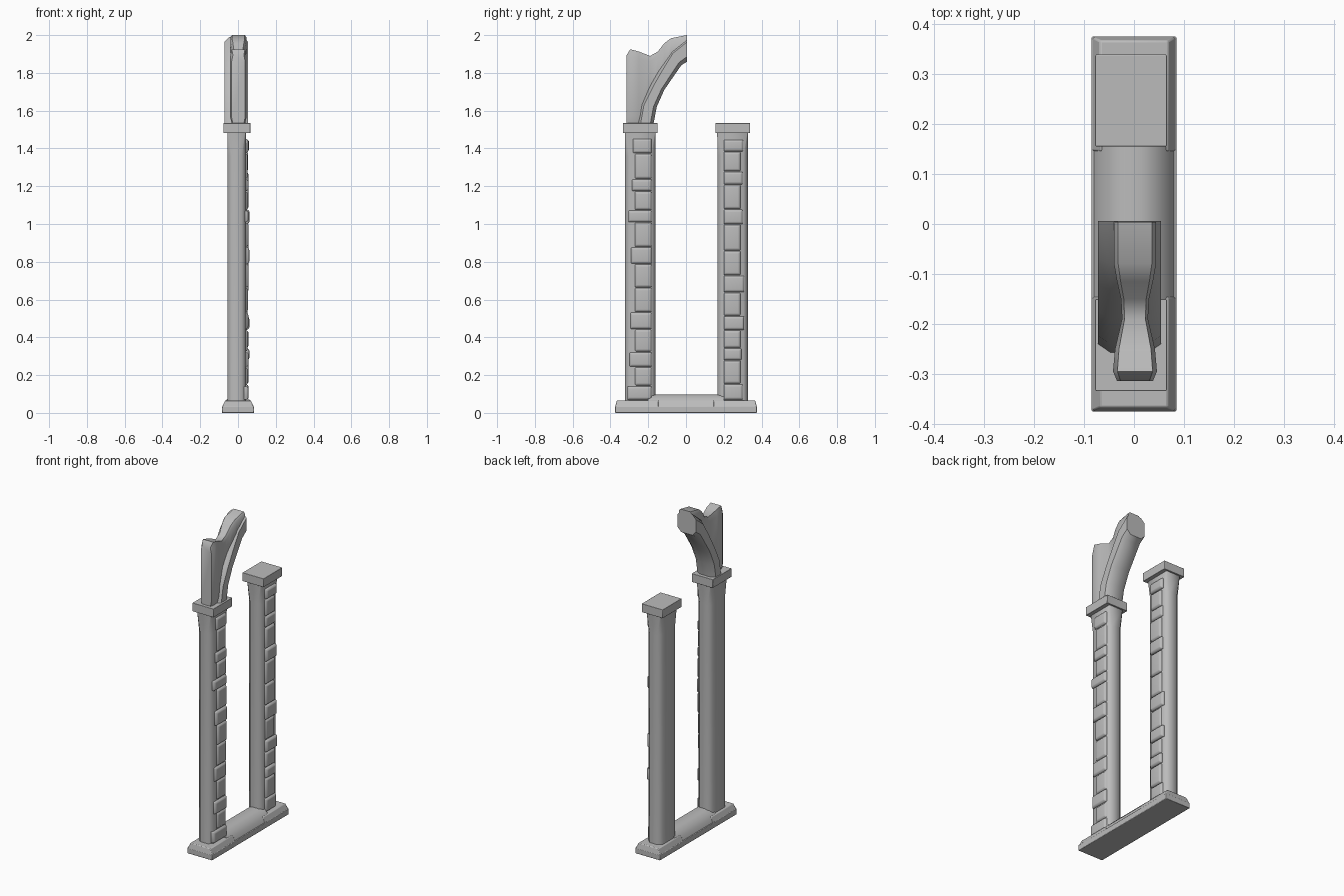
import bpy, bmesh, math, random
from mathutils import Vector

random.seed(4)
cube = bpy.data.objects.get("Cube")
if cube:
    bpy.data.objects.remove(cube, do_unlink=True)

stone = bpy.data.materials.new("grey stone")
stone.use_nodes = True
stone.diffuse_color = (0.5, 0.5, 0.5, 1)
stone.node_tree.nodes["Principled BSDF"].inputs["Base Color"].default_value = (0.5, 0.5, 0.5, 1)


def loft(name, rings, angle=40, bevel=0):
    """Skin equal-length point rings, cap both ends and shade smooth."""
    bm = bmesh.new()
    loops = [[bm.verts.new(p) for p in ring] for ring in rings]
    n = len(loops[0])
    for a, b in zip(loops, loops[1:]):
        for i in range(n):
            bm.faces.new((a[i], a[(i + 1) % n], b[(i + 1) % n], b[i]))
    bm.faces.new(loops[0])
    bm.faces.new(loops[-1])
    bmesh.ops.recalc_face_normals(bm, faces=bm.faces)
    mesh = bpy.data.meshes.new(name)
    bm.to_mesh(mesh)
    bm.free()
    mesh.materials.append(stone)
    obj = bpy.data.objects.new(name, mesh)
    bpy.context.collection.objects.link(obj)
    if bevel:
        mod = obj.modifiers.new("worn edges", "BEVEL")
        mod.width = bevel
        mod.segments = 2
    bpy.ops.object.select_all(action="DESELECT")
    obj.select_set(True)
    bpy.context.view_layer.objects.active = obj
    bpy.ops.object.shade_smooth_by_angle(angle=math.radians(angle))
    return obj


def octagon(x0, x1, y0, y1, z, cut):
    """Level rectangle with cut corners."""
    return [(x0 + cut, y0, z), (x1 - cut, y0, z), (x1, y0 + cut, z), (x1, y1 - cut, z),
            (x1 - cut, y1, z), (x0 + cut, y1, z), (x0, y1 - cut, z), (x0, y0 + cut, z)]


def rect(hx, y0, y1, z):
    return [(-hx, y0, z), (hx, y0, z), (hx, y1, z), (-hx, y1, z)]


def section(x, hw, low, high, cut):
    """Cut-corner section standing between a low and a high point in the yz plane."""
    low, high = Vector((0, *low)), Vector((0, *high))
    return [low.lerp(high, t) + Vector((x + s * hw, 0, 0)) for s, t in
            ((-1 + cut, 0), (1 - cut, 0), (1, cut / 2), (1, 1 - cut / 2),
             (1 - cut, 1), (-1 + cut, 1), (-1, 1 - cut / 2), (-1, cut / 2))]


# Base slab, plinths and raised sill
loft("base_slab", [rect(0.085, -0.375, 0.375, 0), rect(0.085, -0.375, 0.375, 0.035)], bevel=0.003)
for name, y0, y1 in (("front_plinth", -0.375, -0.145), ("back_plinth", 0.145, 0.375)):
    loft(name, [rect(0.085, y0, y1, 0.03),
                rect(0.068, y0 + 0.008 * (y0 < 0), y1 - 0.008 * (y0 > 0), 0.066)], bevel=0.004)
loft("sill", [rect(0.082, -0.2, 0.2, 0.03), rect(0.07, -0.2, 0.2, 0.06),
              rect(0.04, -0.2, 0.2, 0.09), rect(0.015, -0.2, 0.2, 0.097)], 30)

# Courses of quoin stones, bottom to top: height and how far a long stone reaches
FRONT = [(.075, .04), (.1, 0), (.08, .028), (.12, 0), (.09, .024), (.13, 0), (.125, 0),
         (.09, .02), (.13, 0), (.065, .035), (.1, 0), (.065, .015), (.135, 0), (.08, .01)]
BACK = [(.085, .012), (.125, 0), (.065, .005), (.095, 0), (.075, .02), (.125, 0), (.09, .02),
        (.13, 0), (.14, 0), (.08, .012), (.13, 0), (.07, .012), (.105, 0), (.065, .015)]


def pillar(label, y, courses, edge, side):
    # Chamfered shaft spreading into its cap
    loft(label + "_shaft", [octagon(-0.056, 0.042, y - 0.08, y + 0.08, 0.06, 0.022),
                            octagon(-0.056, 0.042, y - 0.08, y + 0.08, 1.36, 0.022),
                            octagon(-0.056, 0.042, y - 0.082, y + 0.082, 1.49, 0.004)], 50)
    loft(label + "_cap", [octagon(-0.078, 0.066, y - 0.092, y + 0.092, z, 0.002)
                          for z in (1.482, 1.534)], bevel=0.005)
    z = 0.068
    for i, (height, reach) in enumerate(courses):
        # Long stones reach outwards past the column of short ones
        ends = sorted((edge, edge + side * (0.087 + reach)))
        front = 0.05 + 0.007 * random.random() + 0.004 * (reach > 0)
        x_ring = lambda x, m: [(x, ends[0] + m, z + 0.002 + m), (x, ends[1] - m, z + 0.002 + m),
                               (x, ends[1] - m, z + height - 0.002 - m),
                               (x, ends[0] + m, z + height - 0.002 - m)]
        loft(f"{label}_quoin_{i + 1}", [x_ring(0.015, 0), x_ring(front - 0.008, 0),
                                        x_ring(front, 0.009)], 60, 0.004)
        z += height


pillar("front_pillar", -0.242, FRONT, -0.183, -1)
pillar("back_pillar", 0.247, BACK, 0.201, 1)

# Broken arch rib, given by its inner and outer edges
inner = [(-.172, 1.53), (-.155, 1.62), (-.115, 1.71), (-.06, 1.79), (-.025, 1.84), (.006, 1.86)]
outer = [(-.258, 1.53), (-.24, 1.63), (-.19, 1.73), (-.135, 1.83), (-.08, 1.92), (.006, 1.99)]
loft("arch_rib", [section(-0.009, 0.063, a, b, 0.4) for a, b in zip(inner, outer)], 50)

# Ragged wall fragment riding on the rib: y, bottom, top, half width
web = [(-.314, 1.53, 1.895, .036), (-.295, 1.53, 1.925, .044), (-.25, 1.53, 1.913, .04),
       (-.19, 1.6, 1.89, .026), (-.15, 1.7, 1.912, .028), (-.115, 1.78, 1.957, .036),
       (-.08, 1.85, 1.983, .042), (.004, 1.9, 2.0, .042)]
loft("wall_fragment", [section(0.002, w, (y, a), (y, b), 0.2) for y, a, b, w in web], 50)
